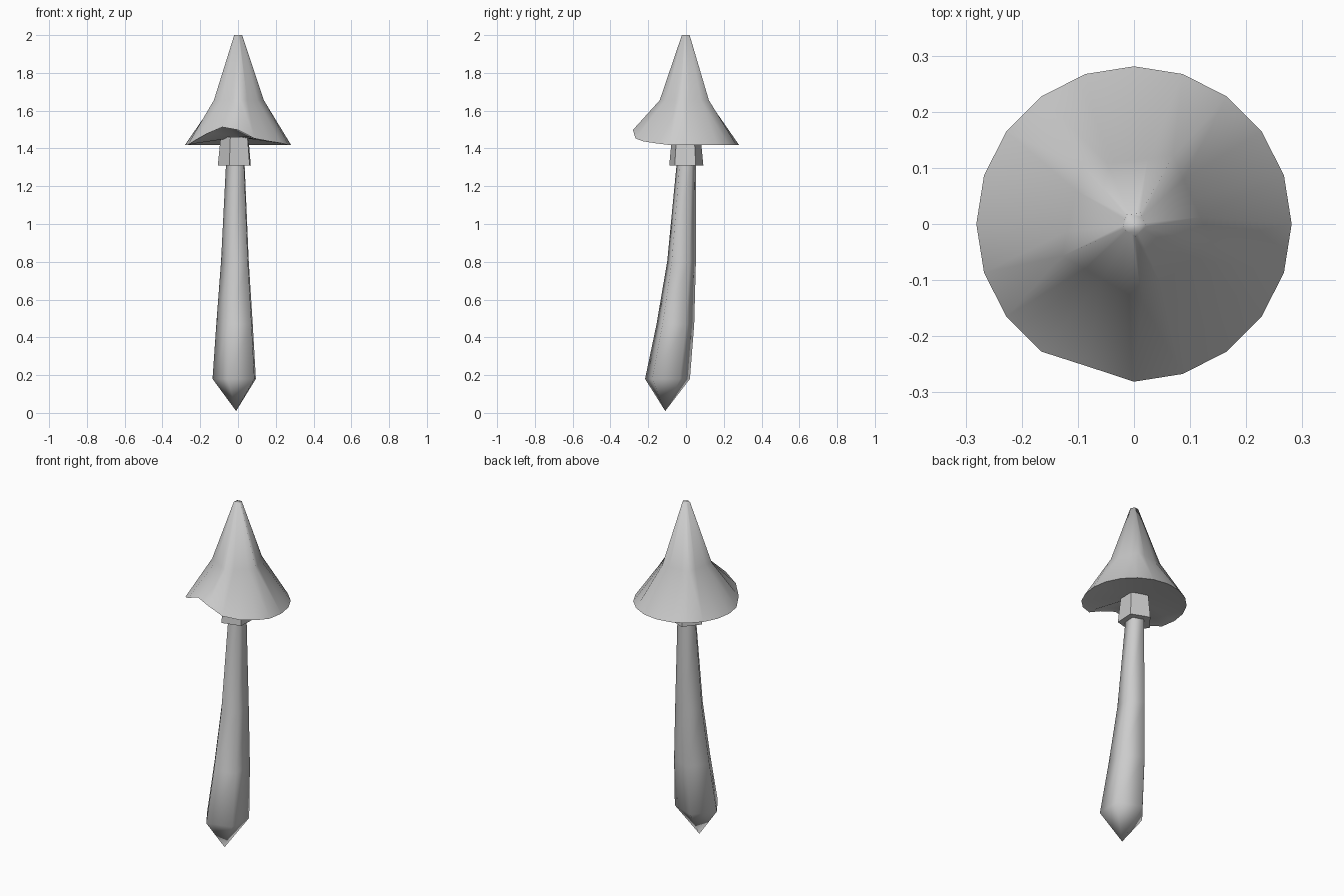
import bpy, bmesh
from math import sin, cos, radians, pi

old = bpy.data.objects.get("Cube")
if old:
    bpy.data.objects.remove(old)

grey = bpy.data.materials.new("pale_grey")
grey.use_nodes = True
COLOUR = (0.6, 0.6, 0.6, 1)
grey.diffuse_color = COLOUR
grey.node_tree.nodes["Principled BSDF"].inputs["Base Color"].default_value = COLOUR


def loft(name, rings, smooth=None):
    """Skin closed rings of equal length; a single-point ring makes a tip."""
    bm = bmesh.new()
    loops = [[bm.verts.new(p) for p in ring] for ring in rings]
    for a, b in zip(loops, loops[1:]):
        n = max(len(a), len(b))
        for i in range(n):
            j = (i + 1) % n
            if len(a) == 1:
                bm.faces.new((a[0], b[j], b[i]))
            elif len(b) == 1:
                bm.faces.new((a[i], a[j], b[0]))
            else:
                bm.faces.new((a[i], a[j], b[j], b[i]))
    for loop in (loops[0], loops[-1]):
        if len(loop) > 2:
            bm.faces.new(loop)
    bmesh.ops.recalc_face_normals(bm, faces=bm.faces)
    mesh = bpy.data.meshes.new(name)
    bm.to_mesh(mesh)
    bm.free()
    mesh.materials.append(grey)
    obj = bpy.data.objects.new(name, mesh)
    bpy.context.collection.objects.link(obj)
    if smooth:
        bpy.ops.object.select_all(action='DESELECT')
        obj.select_set(True)
        bpy.context.view_layer.objects.active = obj
        bpy.ops.object.shade_smooth_by_angle(angle=radians(smooth))
    return obj


def pentagon(x, y, z, r, turn=33):
    angles = [radians(turn + 72 * i) for i in range(5)]
    return [(x + r * cos(a), y + r * sin(a), z) for a in angles]


# Stem: a bent five-sided stalk ending in a point
stem = [[(-0.01, -0.11, 0.01)]]
for y, z, r in [(-0.1, 0.18, 0.125), (-0.058, 0.47, 0.105),
                (-0.025, 0.8, 0.08), (0, 1.31, 0.054), (0, 1.46, 0.05)]:
    stem.append(pentagon(-0.01, y, z, r))
loft("stem", stem, 80)

# Collar below the cap
loft("collar", [pentagon(-0.012, 0, 1.31, 0.095), pentagon(-0.012, 0, 1.46, 0.08)])

# Cap: five-sided peak flaring to a round rim that lifts at the front
SIDES = 20
LIFT = {11: 0.0, 12: 0.025, 13: 0.06, 14: 0.095, 15: 0.08,
        16: 0.035, 17: 0.02, 18: 0.01}


def peak_ring(r, z):
    ring = []
    for k in range(SIDES):
        a = 2 * pi * k / SIDES + radians(6)
        rr = r * cos(pi / 5) / cos((a - radians(60)) % radians(72) - pi / 5)
        ring.append((rr * cos(a), rr * sin(a), z))
    return ring


def rim_ring(r, z, follow=1.0):
    ring = []
    for k in range(SIDES):
        a = 2 * pi * k / SIDES
        rr = r * (0.95 if k == 14 else 1)
        ring.append((rr * cos(a), rr * sin(a), z + follow * LIFT.get(k, 0)))
    return ring


loft("cap", [peak_ring(0.022, 2), peak_ring(0.14, 1.655), rim_ring(0.281, 1.418),
             rim_ring(0.25, 1.425), [(0, 0, 1.46)]], 80)
